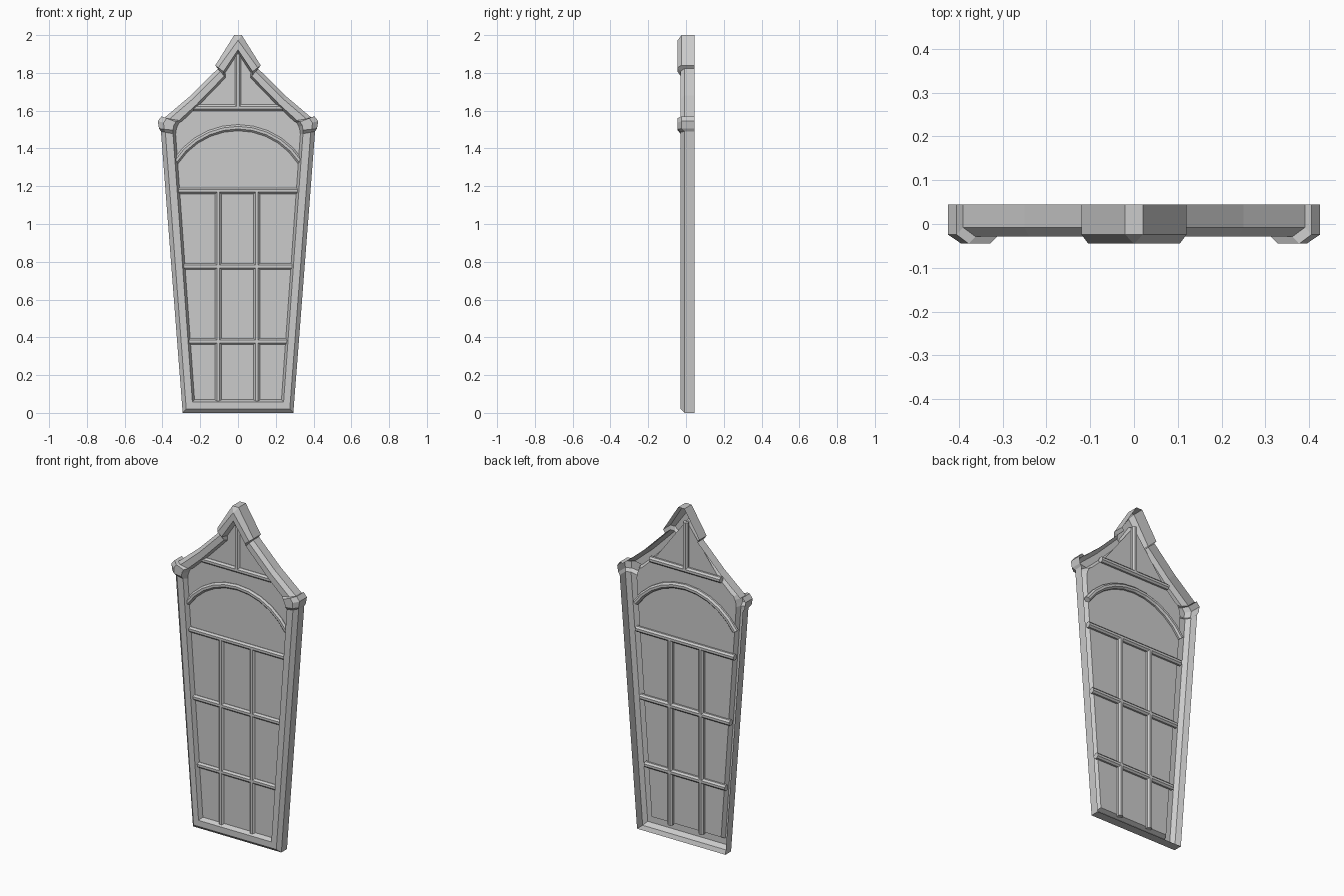
import bpy, bmesh, math
from mathutils import Vector

cube = bpy.data.objects.get("Cube")
if cube:
    bpy.data.objects.remove(cube)

grey = bpy.data.materials.new("plain grey")
grey.use_nodes = True
GREY = (0.6, 0.6, 0.6, 1)
grey.diffuse_color = GREY
grey.node_tree.nodes["Principled BSDF"].inputs["Base Color"].default_value = GREY


def finish(name, bm):
    mesh = bpy.data.meshes.new(name)
    bm.to_mesh(mesh)
    bm.free()
    mesh.materials.append(grey)
    obj = bpy.data.objects.new(name, mesh)
    bpy.context.collection.objects.link(obj)
    return obj


# Half outline from base to peak: outer x, z, inner x, z, raised amount
RAISE = 0.016
STATIONS = [
    (0.293, 0, 0.23, 0.07, 0),
    (0.408, 1.49, 0.33, 1.475, 0),
    (0.418, 1.505, 0.328, 1.495, RAISE),
    (0.425, 1.545, 0.322, 1.515, RAISE),
    (0.405, 1.57, 0.312, 1.535, RAISE),
    (0.39, 1.562, 0.295, 1.545, 0),
    (0.25, 1.68, 0.215, 1.62, 0),
    (0.107, 1.822, 0.065, 1.775, 0),
    (0.12, 1.84, 0.068, 1.80, RAISE),
    (0.02, 2.0, -0.045, 1.905, RAISE),
]
# Frame section: share of the way inward, depth, share of the raise applied
SECTION = [(0, 0.045, 0), (0, -0.008, 1), (0.3, -0.029, 1),
           (0.82, -0.029, 1), (1, -0.004, 0)]


def ring(t, y, lift):
    half = []
    for ox, oz, ix, iz, up in STATIONS:
        x = max(0, ox + (ix - ox) * t)
        half.append((x, y - up * lift, oz + (iz - oz) * t))
    return half + [(-x, y, z) for x, y, z in reversed(half)]


# Open-backed frame with raised peak and shoulder caps
bm = bmesh.new()
loops = [[bm.verts.new(p) for p in ring(*s)] for s in SECTION]
count = len(loops[0])
for a, b in zip(loops, loops[1:]):
    for i in range(count):
        j = (i + 1) % count
        bm.faces.new((a[i], a[j], b[j], b[i]))
bmesh.ops.remove_doubles(bm, verts=bm.verts, dist=0.0002)
finish("frame", bm)

# Flat pane filling the opening
bm = bmesh.new()
outline = [bm.verts.new(p) for p in ring(*SECTION[-1])]
bmesh.ops.remove_doubles(bm, verts=outline, dist=0.0002)
bm.faces.new([v for v in outline if v.is_valid])
bmesh.ops.triangulate(bm, faces=bm.faces)
finish("pane", bm)


def bar(name, path, radius=0.018, sides=8):
    """Sweep a round section along a path of (x, z) points."""
    pts = [Vector((x, 0, z)) for x, z in path]
    bm = bmesh.new()
    rings = []
    for i, p in enumerate(pts):
        along = (pts[min(i + 1, len(pts) - 1)] - pts[max(i - 1, 0)]).normalized()
        side = Vector((-along.z, 0, along.x))
        loop = []
        for k in range(sides):
            a = math.tau * (k + 0.5) / sides
            offset = side * math.cos(a) + Vector((0, math.sin(a), 0))
            loop.append(bm.verts.new(p + offset * radius))
        rings.append(loop)
    for a, b in zip(rings, rings[1:]):
        for k in range(sides):
            n = (k + 1) % sides
            bm.faces.new((a[k], a[n], b[n], b[k]))
    bm.faces.new(rings[0])
    bm.faces.new(rings[-1])
    bmesh.ops.recalc_face_normals(bm, faces=bm.faces)
    return finish(name, bm)


# Cross bars
for name, z, half in (("lower_crossbar", 0.378, 0.268), ("middle_crossbar", 0.775, 0.298),
                      ("upper_crossbar", 1.175, 0.326), ("gable_crossbar", 1.615, 0.235)):
    bar(name, [(-half, z), (half, z)])

# Upright bars
bar("right_upright", [(-0.105, 0.06), (-0.105, 1.175)])
bar("left_upright", [(0.1, 0.06), (0.1, 1.175)])
bar("gable_upright", [(0, 1.615), (0, 1.9)])

# Arched bar
span, rise, base = 0.33, 0.18, 1.33
radius = (span ** 2 + rise ** 2) / (2 * rise)
sweep = math.asin(span / radius)
arch = []
for i in range(11):
    a = sweep * (i / 5 - 1)
    arch.append((radius * math.sin(a), base + rise - radius * (1 - math.cos(a))))
bar("arch_bar", arch)
